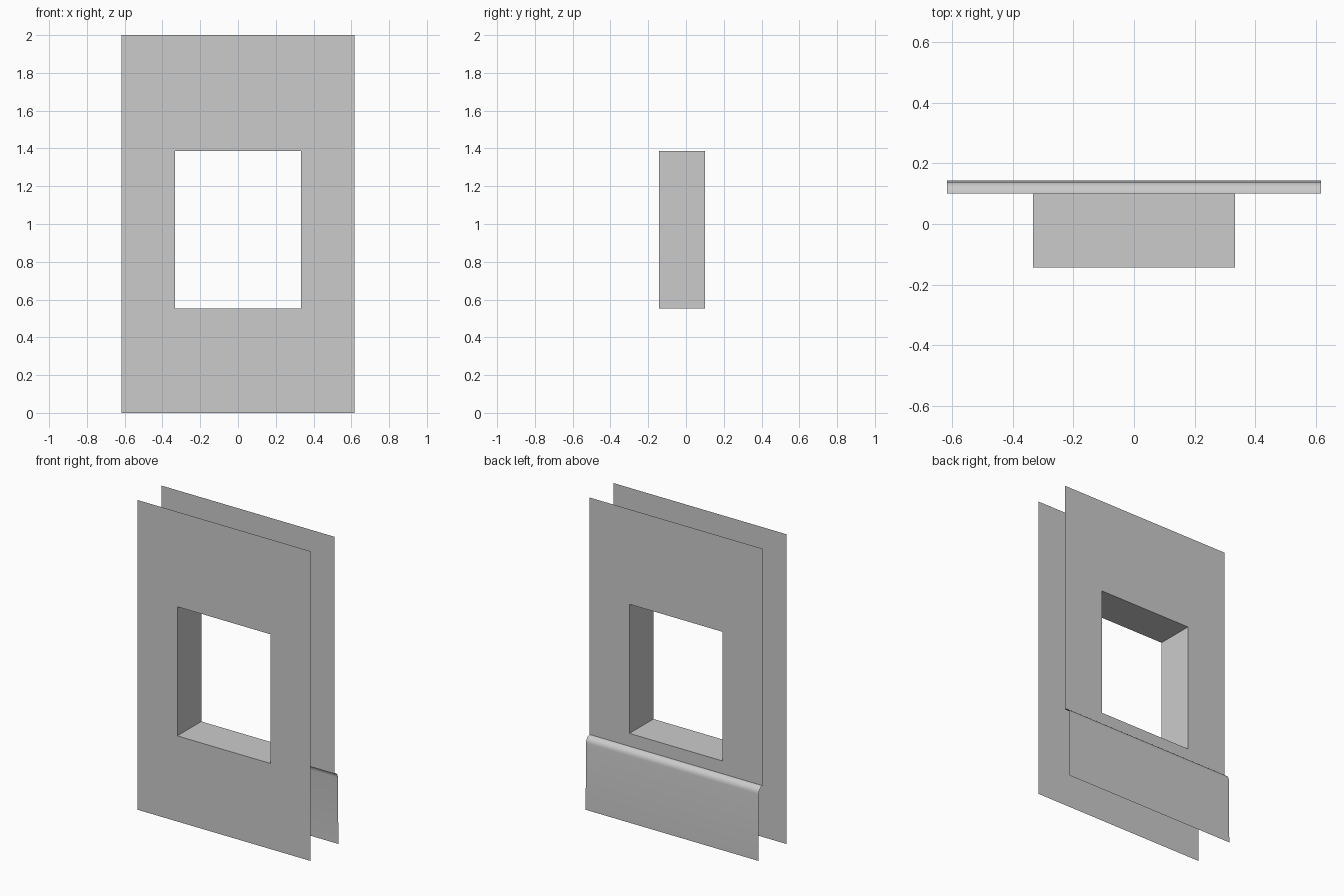
import bpy
import math

if "Cube" in bpy.data.objects:
    bpy.data.objects.remove(bpy.data.objects["Cube"])

W, H = 0.617, 2.0              # half width, height
FRONT, BACK, OUT = -0.143, 0.101, 0.143
RAIL = 0.47                    # top of the skirting
HOLE = (0.333, 0.553, 1.387)   # half width, sill, head


def make(name, verts, faces):
    mesh = bpy.data.meshes.new(name)
    mesh.from_pydata(verts, [], faces)
    ob = bpy.data.objects.new(name, mesh)
    bpy.context.collection.objects.link(ob)
    return ob


def ring(hw, y, z0, z1):
    return [(-hw, y, z0), (hw, y, z0), (hw, y, z1), (-hw, y, z1)]


# Wall skins and window reveal: front edge -> opening -> through -> back edge
rings = [ring(W, FRONT, 0, H), ring(HOLE[0], FRONT, *HOLE[1:]),
         ring(HOLE[0], BACK, *HOLE[1:]), ring(W, BACK, RAIL, H)]
faces = [(4 * r + i, 4 * r + (i + 1) % 4, 4 * r + 4 + (i + 1) % 4, 4 * r + 4 + i)
         for r in range(3) for i in range(4)]
make("window_wall", [v for r in rings for v in r], faces)

# Skirting board: rounded top edge, then a slightly sloping face to the floor
depth, drop, steps = 0.038, 0.042, 6
profile = [(BACK + depth * math.sin(a), RAIL - drop * (1 - math.cos(a)))
           for a in (math.pi / 2 * i / steps for i in range(steps + 1))]
profile.append((OUT, 0))
verts = [(x, y, z) for y, z in profile for x in (-W, W)]
faces = [(2 * i, 2 * i + 1, 2 * i + 3, 2 * i + 2) for i in range(len(profile) - 1)]
skirting = make("skirting_board", verts, faces)
bpy.context.view_layer.objects.active = skirting
skirting.select_set(True)
bpy.ops.object.shade_smooth_by_angle(angle=math.radians(40))
